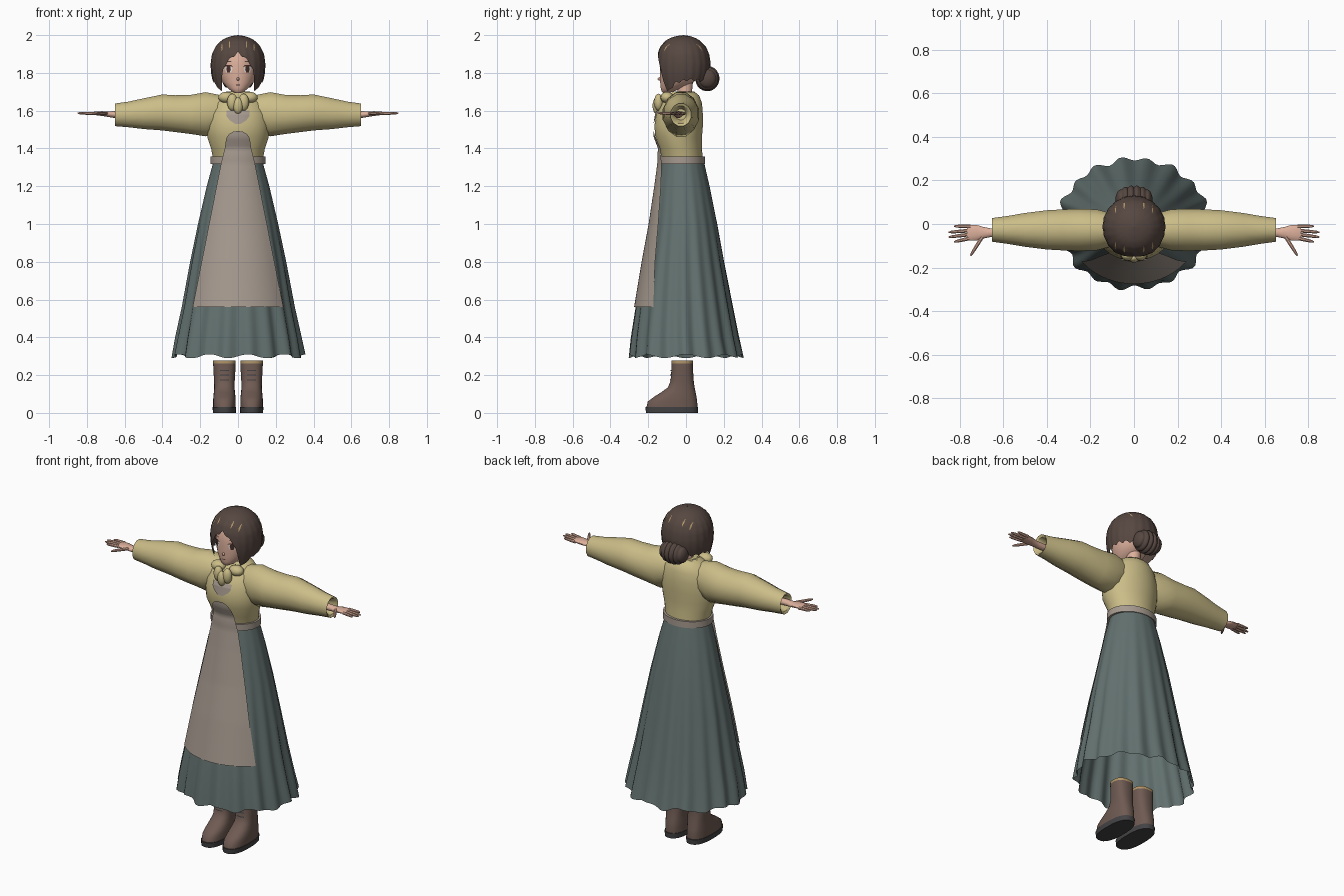
import bpy, bmesh
from math import sin, cos, pi, sqrt, exp, atan2, copysign
from mathutils import Vector

cube = bpy.data.objects.get("Cube")
if cube:
    bpy.data.objects.remove(cube)


def material(name, code):
    """Flat colour from an sRGB hex code."""
    rgb = [int(code[i:i + 2], 16) / 255 for i in (0, 2, 4)]
    lin = [c / 12.92 if c < 0.04 else ((c + 0.055) / 1.055) ** 2.4 for c in rgb]
    m = bpy.data.materials.new(name)
    m.use_nodes = True
    m.diffuse_color = (*lin, 1)
    m.node_tree.nodes["Principled BSDF"].inputs["Base Color"].default_value = (*lin, 1)
    return m


blouse = material("khaki_blouse", "CBBD88")
cloth = material("slate_skirt", "62716F" "")
linen = material("taupe_linen", "A69A8F")
brown = material("dark_brown_hair", "564741")
skin = material("skin", "DDB09C")
leather = material("boot_leather", "6E5A52")
rubber = material("sole_charcoal", "434244")
tan = material("tan_trim", "B09468")
ink = material("dark_eye", "4A302A")
white = material("eye_white", "E6DEDA")
parts = []


def finish(name, bm, mats, paint=None):
    bmesh.ops.remove_doubles(bm, verts=bm.verts, dist=0.00005)
    bmesh.ops.recalc_face_normals(bm, faces=bm.faces)
    if paint:
        for f in bm.faces:
            f.material_index = paint(f.calc_center_median())
    me = bpy.data.meshes.new(name)
    bm.to_mesh(me)
    bm.free()
    for m in mats if isinstance(mats, list) else [mats]:
        me.materials.append(m)
    ob = bpy.data.objects.new(name, me)
    bpy.context.collection.objects.link(ob)
    parts.append(ob)
    return ob


def interp(table, t):
    """Linear lookup in rows of (key, values...)."""
    rows = sorted(table)
    t = min(max(t, rows[0][0]), rows[-1][0])
    for a, b in zip(rows, rows[1:]):
        if t <= b[0]:
            k = (t - a[0]) / (b[0] - a[0])
            return [p + (q - p) * k for p, q in zip(a[1:], b[1:])]


def skin_grid(bm, grid, closed):
    rows = [[bm.verts.new(p) for p in row] for row in grid]
    n = len(rows[0])
    for a, b in zip(rows, rows[1:]):
        for i in range(n if closed else n - 1):
            j = (i + 1) % n
            bm.faces.new((a[i], a[j], b[j], b[i]))
    return rows


def loft(name, secs, mats, n=24, p=1, mod=lambda a, t: 1,
         place=lambda u, v, t: (u, v, t), caps=True, paint=None):
    """Closed rings; each section is (station, half width, low, high)."""
    power = lambda c: copysign(abs(c) ** p, c)
    grid = []
    for t, ru, lo, hi in secs:
        row = []
        for i in range(n):
            a = 2 * pi * (i + 0.5) / n
            k = mod(a, t)
            row.append(place(ru * k * power(cos(a)),
                             (lo + hi) / 2 + (hi - lo) / 2 * k * power(sin(a)), t))
        grid.append(row)
    bm = bmesh.new()
    rows = skin_grid(bm, grid, True)
    if caps:
        bm.faces.new(rows[0])
        bm.faces.new(rows[-1])
    return finish(name, bm, mats, paint)


def panel(name, prof, shape, mat, cx=0, off=0.003, front=1, steps=24, cols=16):
    """Patch lying on a lofted surface; shape rows are (height, half width)."""
    top, low = shape[0][0], shape[-1][0]
    grid = []
    for r in range(steps + 1):
        z = top + (low - top) * r / steps
        hw = interp(shape, z)[0]
        rx, lo, hi = interp(prof, z)
        row = []
        for c in range(cols + 1):
            x = cx + hw * (2 * c / cols - 1)
            d = (hi - lo) / 2 * sqrt(max(0, 1 - (x / rx) ** 2)) + off
            row.append((x, (lo + hi) / 2 - front * d, z))
        grid.append(row)
    bm = bmesh.new()
    skin_grid(bm, grid, False)
    return finish(name, bm, mat)


def blob(name, loc, size, mat):
    bm = bmesh.new()
    bmesh.ops.create_uvsphere(bm, u_segments=16, v_segments=10, radius=1)
    for v in bm.verts:
        v.co = Vector([l + s * c for l, s, c in zip(loc, size, v.co)])
    return finish(name, bm, mat)


# Skirt with folds that deepen towards a scalloped hem
SKIRT = [(1.33, .13, -.13, .095), (1.2, .165, -.155, .125), (1.0, .21, -.185, .165),
         (.8, .25, -.222, .2), (.56, .292, -.262, .245), (.4, .325, -.285, .275),
         (.3, .343, -.295, .298)]
loft("skirt", SKIRT, cloth, n=126, caps=False,
     mod=lambda a, t: 1 + .034 * (1.33 - t) * (cos(18 * a) + .4 * cos(11 * a + 1)),
     place=lambda u, v, t: (u, v, t + (.01 * cos(9 * atan2(v, u)) if t < .31 else 0)))

# Bodice and waistband
BODICE = [(1.33, .13, -.125, .09), (1.4, .143, -.14, .085), (1.46, .163, -.163, .085),
          (1.52, .168, -.168, .09), (1.58, .163, -.158, .09), (1.64, .14, -.13, .085),
          (1.68, .1, -.09, .07), (1.7, .055, -.06, .045)]
loft("bodice", BODICE, blouse, n=32)
loft("waistband", [(1.318, .146, -.142, .102), (1.357, .146, -.142, .102)], linen, n=32)

# Apron runs over the waistband up to a rounded bib
grow = lambda rows, d: [(z, r + d, lo - d, hi + d) for z, r, lo, hi in rows]
APRON = grow(BODICE[1:5], .008) + [(1.36, .154, -.152, .1), (1.32, .154, -.152, .1)] \
    + grow(SKIRT[1:], .013)
panel("apron", APRON, [(1.492, .02), (1.485, .038), (1.47, .054), (1.45, .063), (1.4, .07),
                       (1.36, .08), (1.32, .09), (.56, .24)], linen, off=0, steps=60)
panel("neck_inset", BODICE, [(1.6, .062), (1.57, .06), (1.55, .045), (1.53, .015)],
      linen, off=.006)

# Ruffled collar and layered neck frill
loft("collar", [(1.655, .095, -.11, .065), (1.702, .06, -.07, .045)], blouse, n=60,
     mod=lambda a, t: 1 + .05 * cos(10 * a))
for s in (1, -1):
    blob("collar_wing", (s * .06, -.1, 1.67), (.044, .035, .03), blouse)
    blob("frill_side", (s * .03, -.145, 1.645), (.028, .024, .045), blouse)
blob("frill_centre", (0, -.155, 1.626), (.026, .022, .044), blouse)

# Sleeves, hands and fingers
SLEEVE = [(.09, .075, 1.5, 1.685), (.17, .097, 1.46, 1.702), (.25, .1, 1.473, 1.687),
          (.33, .097, 1.483, 1.685), (.4, .093, 1.492, 1.689), (.5, .08, 1.5, 1.668),
          (.58, .066, 1.51, 1.65), (.652, .056, 1.516, 1.64), (.645, .046, 1.53, 1.626),
          (.59, .028, 1.55, 1.61)]
HAND = [(.58, .02, 1.56, 1.598), (.66, .021, 1.562, 1.598), (.69, .027, 1.567, 1.595),
        (.72, .036, 1.572, 1.597), (.75, .037, 1.576, 1.596), (.765, .033, 1.579, 1.594)]
FINGERS = [("ring_finger", (.755, -.03), (.85, -.038)), ("index_finger", (.755, -.066), (.825, -.082)),
           ("middle_finger", (.755, -.048), (.85, -.06)), ("little_finger", (.75, -.011), (.825, -.01)),
           ("thumb", (.695, -.058), (.75, -.146))]
for s, side in ((1, "left_"), (-1, "right_")):
    loft(side + "sleeve", SLEEVE, blouse, n=12,
         place=lambda u, v, t: (s * t, u - .027, v))
    loft(side + "hand", HAND, skin, n=14, place=lambda u, v, t: (s * t, u - .04, v))
    for name, a, b in FINGERS:
        a, b = Vector((*a, 1.585)), Vector((*b, 1.587))
        d = b - a
        across = Vector((-d.y, d.x, 0)).normalized()

        def along(u, v, t):
            q = a + d * t + across * u
            return (s * q.x, q.y, q.z + v)
        loft(side + name, [(t, r, -r, r) for t, r in
                           ((0, .0095), (.5, .0085), (.85, .007), (1, .003))],
             skin, n=8, place=along)

# Boots: dark sole, leather shaft, tan cuff on top, lace bars
BOOT = [(0, .061, -.213, .064), (.03, .063, -.215, .065), (.03, .06, -.21, .061),
        (.06, .06, -.203, .06), (.085, .059, -.17, .056), (.11, .056, -.13, .051),
        (.135, .054, -.096, .046), (.17, .055, -.082, .041), (.22, .058, -.078, .038),
        (.262, .06, -.077, .037), (.277, .06, -.077, .037)]
for s, side in ((1, "left_"), (-1, "right_")):
    loft(side + "boot", BOOT, [leather, rubber, tan], n=28, p=.8,
         place=lambda u, v, t: (u + s * .072, v, t),
         paint=lambda c: 1 if c.z < .031 else 2 if c.z > .262 else 0)
    for z in (.175, .2, .225):
        lace = panel(side + "boot_lace", BOOT, [(z + .003, .024), (z - .003, .024)],
                     rubber, off=.004, steps=1)
        lace.location.x = s * .072

# Neck and head
loft("neck", [(1.64, .045, -.05, .04), (1.7, .038, -.045, .032), (1.78, .04, -.05, .04)], skin)
HEAD = [(1.694, .016, -.122, -.09), (1.704, .036, -.13, -.06), (1.72, .055, -.134, -.02),
        (1.75, .082, -.137, .04), (1.79, .098, -.138, .07), (1.84, .106, -.138, .09),
        (1.9, .106, -.13, .09), (1.95, .075, -.1, .06)]
loft("head", HEAD, skin, n=32)
blob("nose", (0, -.139, 1.768), (.007, .011, .009), skin)
panel("mouth", HEAD, [(1.738, .012), (1.734, .01)], ink, steps=1)

# Painted eyes, lashes and brows
for s, side in ((1, "left_"), (-1, "right_")):
    x = s * .05
    panel(side + "eye_white", HEAD, [(1.835, .016), (1.82, .021), (1.803, .013)], white, x, .002)
    panel(side + "iris", HEAD, [(1.836, .008), (1.82, .012), (1.803, .007)], ink, x, .004)
    panel(side + "lash", HEAD, [(1.842, .013), (1.834, .024)], ink, x, .005, steps=2)
    panel(side + "brow", HEAD, [(1.862, .012), (1.857, .018)], brown, x, .004, steps=2)

# Hair dome, parted in front, with long locks beside the face
DOME = [(2.0, .001, -.014, -.012), (1.995, .035, -.05, .022), (1.985, .065, -.083, .05),
        (1.97, .09, -.108, .075), (1.94, .118, -.135, .104), (1.9, .137, -.15, .122),
        (1.85, .144, -.155, .13), (1.8, .142, -.152, .126), (1.75, .131, -.143, .112),
        (1.7, .116, -.128, .095)]
EDGE = [(0, 1.905), (.2, 1.888), (.4, 1.86), (.56, 1.825), (.64, 1.77), (.76, 1.71),
        (.95, 1.708), (1.1, 1.73), (1.3, 1.75), (1.8, 1.765), (pi, 1.752)]
N, M = 120, 18
grid = []
for r in range(M + 1):
    v, row = r / M, []
    for i in range(N):
        a = 2 * pi * i / N - pi
        edge = interp(EDGE, abs(a))[0] + .006 * cos(20 * a)
        z = 2 - (2 - edge) * v ** 1.7
        rx, lo, hi = interp(DOME, z)
        k = 1 + .01 * v * cos(20 * a) + .03 * v * exp(-((abs(a) - .75) / .25) ** 2)
        row.append((rx * k * sin(a), (lo + hi) / 2 - (hi - lo) / 2 * k * cos(a), z))
    grid.append(row)
bm = bmesh.new()
skin_grid(bm, grid, True)
finish("hair", bm, brown)

# Tan glints around the crown
for s in (1, -1):
    for front in (1, -1):
        for x, z in ((.045, 1.95), (.085, 1.935)):
            panel("hair_glint", DOME, [(z + .018, .001), (z, .004), (z - .018, .001)],
                  tan, s * x, .004, front, cols=2)

# Ribbed bun at the nape
BUN = []
for i in range(41):
    x = -.084 + .168 * i / 40
    r = .068 * sqrt(max(.0004, 1 - (x / .085) ** 2)) ** .8 * (.86 + .14 * abs(sin(pi * 6 * i / 40)))
    BUN.append((x, r * .95, 1.77 - r, 1.77 + r))
loft("hair_bun", BUN, brown, n=24, place=lambda u, v, t: (t, u + .113, v))

# Smooth shading with sharp creases kept
bpy.ops.object.select_all(action="DESELECT")
for ob in parts:
    ob.select_set(True)
bpy.context.view_layer.objects.active = parts[0]
bpy.ops.object.shade_smooth_by_angle(angle=.7)
